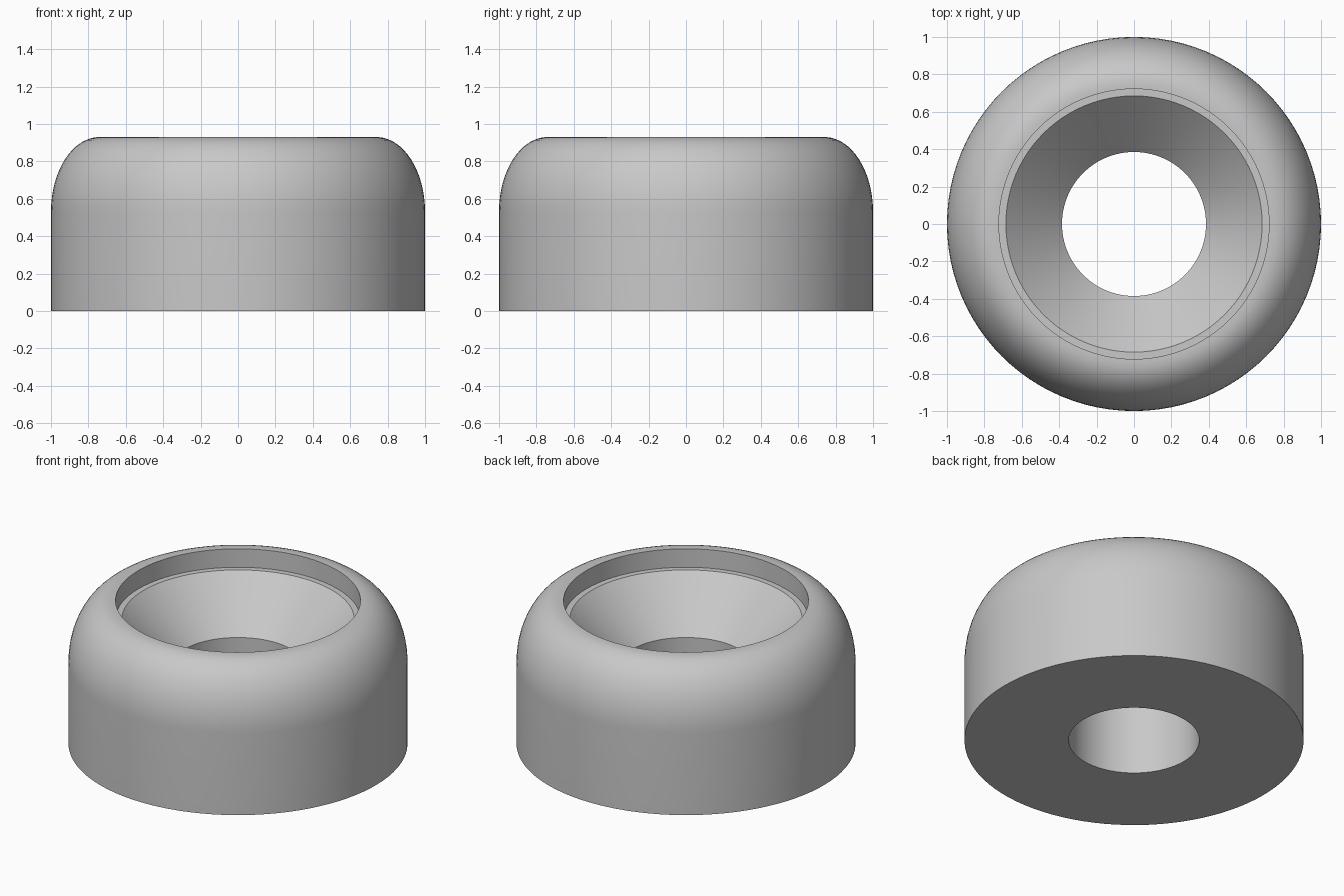
import bpy, bmesh, math

if "Cube" in bpy.data.objects:
    bpy.data.objects.remove(bpy.data.objects["Cube"], do_unlink=True)

SEGMENTS = 96
ARC_STEPS = 16

# Plain grey material
grey = bpy.data.materials.new("plain_grey")
grey.use_nodes = True
colour = (0.58, 0.58, 0.58, 1)
grey.diffuse_color = colour
grey.node_tree.nodes["Principled BSDF"].inputs["Base Color"].default_value = colour

# Cross-section (radius, height): bore, countersink, ledge, recess wall, rim
profile = [(0.385, 0), (0.385, 0.51), (0.685, 0.81), (0.722, 0.81), (0.722, 0.93)]

# Rounded shoulder as a quarter ellipse, then the straight outer wall
for i in range(ARC_STEPS + 1):
    a = math.pi / 2 * (1 - i / ARC_STEPS)
    profile.append((0.74 + 0.26 * math.cos(a), 0.53 + 0.4 * math.sin(a)))
profile.append((1, 0))

# Revolve the closed cross-section around the vertical axis
bm = bmesh.new()
rings = []
for s in range(SEGMENTS):
    t = 2 * math.pi * s / SEGMENTS
    rings.append([bm.verts.new((r * math.cos(t), r * math.sin(t), z)) for r, z in profile])
for s in range(SEGMENTS):
    here, after = rings[s], rings[(s + 1) % SEGMENTS]
    for k in range(len(profile)):
        n = (k + 1) % len(profile)
        bm.faces.new((here[k], after[k], after[n], here[n]))
bmesh.ops.recalc_face_normals(bm, faces=bm.faces)

mesh = bpy.data.meshes.new("countersunk_bumper")
bm.to_mesh(mesh)
bm.free()
mesh.materials.append(grey)
bumper = bpy.data.objects.new("countersunk_bumper", mesh)
bpy.context.collection.objects.link(bumper)

# Smooth curves, crisp edges
bpy.ops.object.select_all(action='DESELECT')
bumper.select_set(True)
bpy.context.view_layer.objects.active = bumper
bpy.ops.object.shade_smooth_by_angle(angle=math.radians(30))
